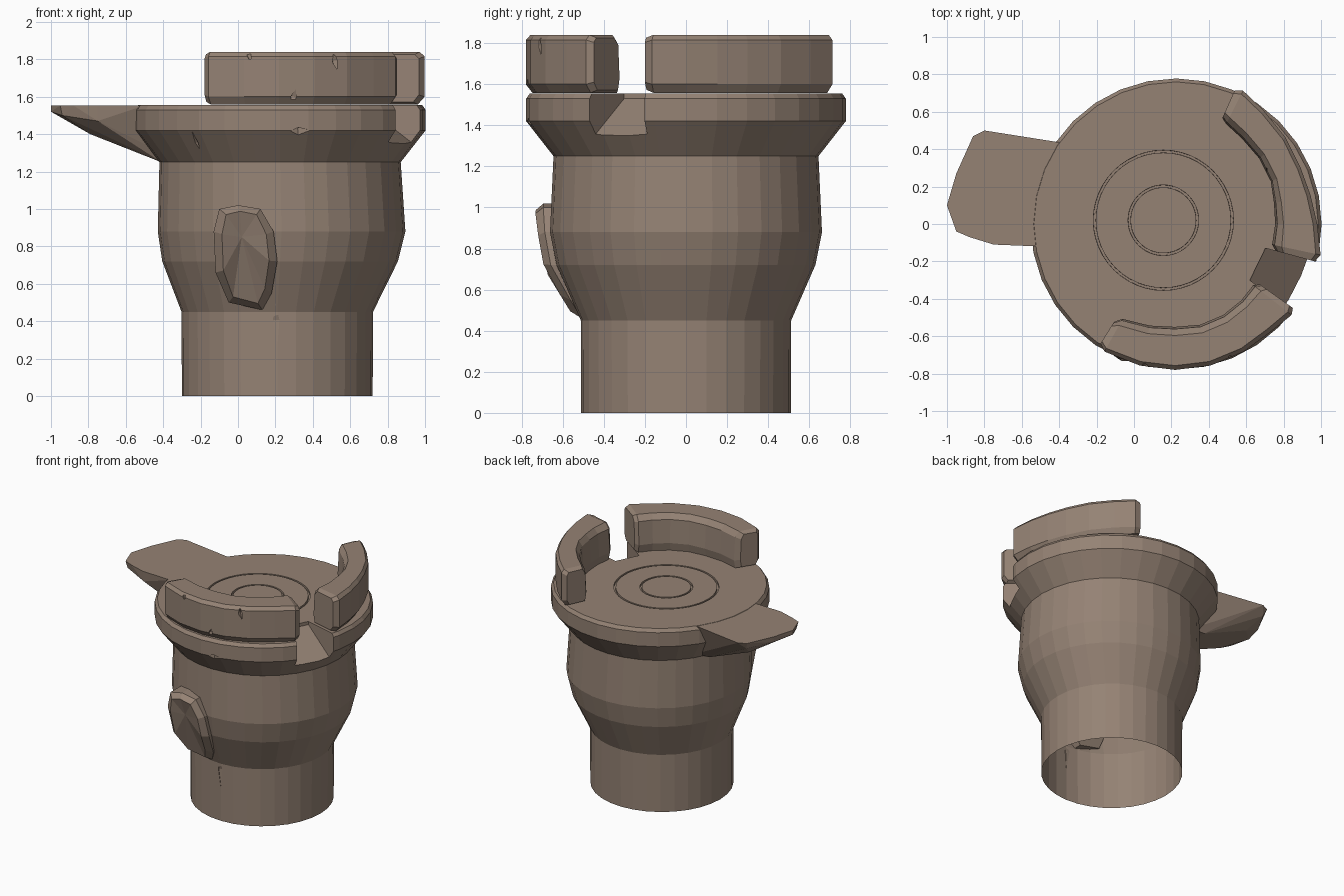
import bpy, bmesh
from math import sin, cos, pi, radians
from mathutils import Vector

if "Cube" in bpy.data.objects:
    bpy.data.objects.remove(bpy.data.objects["Cube"])

mat = bpy.data.materials.new("stone")
mat.diffuse_color = (0.30, 0.225, 0.175, 1)
mat.use_nodes = True
mat.node_tree.nodes["Principled BSDF"].inputs["Base Color"].default_value = mat.diffuse_color
CX = 0.22


def finish(bm, name, helper=False):
    bmesh.ops.recalc_face_normals(bm, faces=bm.faces)
    me = bpy.data.meshes.new(name)
    bm.to_mesh(me)
    bm.free()
    ob = bpy.data.objects.new(name, me)
    bpy.context.collection.objects.link(ob)
    if helper:
        ob.hide_render = True
    else:
        me.materials.append(mat)
    return ob


def loft(bm, rings, closed=False):
    """Skin rings of points; cap the ends or join them into a loop."""
    vs = [[bm.verts.new(p) for p in r] for r in rings]
    n = len(vs[0])
    pairs = list(zip(vs, vs[1:])) + ([(vs[-1], vs[0])] if closed else [])
    for a, b in pairs:
        for i in range(n):
            j = (i + 1) % n
            bm.faces.new((a[i], a[j], b[j], b[i]))
    if not closed:
        bm.faces.new(vs[0])
        bm.faces.new(vs[-1])
    return vs


def hull(bm, pts):
    vs = [bm.verts.new(p) for p in pts]
    r = bmesh.ops.convex_hull(bm, input=vs)
    junk = {v for v in r["geom_interior"] if isinstance(v, bmesh.types.BMVert)}
    bmesh.ops.delete(bm, geom=list(junk), context='VERTS')


def chip(bm, p, q, w):
    """Thin spindle-shaped cutter for a crack from p to q."""
    p, q = Vector(p), Vector(q)
    d = (q - p).normalized()
    u = d.orthogonal().normalized()
    v = d.cross(u)
    m = p.lerp(q, 0.4)
    hull(bm, [p, q, m + u * w, m - u * w, m + v * w, m - v * w])


def cut(ob, cutter):
    mod = ob.modifiers.new("cut", 'BOOLEAN')
    mod.operation = 'DIFFERENCE'
    mod.solver = 'EXACT'
    mod.object = cutter
    bpy.context.view_layer.objects.active = ob
    bpy.ops.object.modifier_apply(modifier=mod.name)
    bpy.data.objects.remove(cutter)


def circle(cx, cy, r, z, n=32):
    return [(cx + r * cos(2 * pi * i / n), cy + r * sin(2 * pi * i / n), z) for i in range(n)]


# Body: turned profile (centre x, radius, height)
profile = [(.21, .51, 0), (.21, .512, .45), (.225, .63, .72), (.233, .662, .88), (.225, .645, 1.25),
           (.225, .778, 1.42), (.225, .778, 1.53), (.225, .76, 1.555)]
bm = bmesh.new()
loft(bm, [circle(c, 0, r, z) for c, r, z in profile])
body = finish(bm, "body")

# Engraved rings on the top
for r in (.182, .368):
    bm = bmesh.new()
    loft(bm, [circle(.157, .02, r + dr, z, 48) for dr, z in
              ((-.009, 1.6), (.009, 1.6), (.006, 1.54), (-.006, 1.54))], closed=True)
    cut(body, finish(bm, "ring_cutter", True))

# Sloping notch in the rim
bm = bmesh.new()
hull(bm, [(CX + r * cos(radians(a)), r * sin(radians(a)), z)
          for a in (-37, -15) for r, z in ((.50, 1.53), (.50, 1.7), (.95, 1.7), (.95, 1.27), (.74, 1.35))])
cut(body, finish(bm, "notch_cutter", True))

# Cracks on the body and rim
bm = bmesh.new()
chip(bm, (-.22, -.52, .96), (-.18, -.50, .58), .02)
chip(bm, (.20, -.53, .50), (.21, -.51, .26), .025)
chip(bm, (-.26, -.63, 1.44), (-.18, -.50, 1.2), .025)
chip(bm, (.27, -.775, 1.41), (.40, -.765, 1.42), .03)
cut(body, finish(bm, "crack_cutter", True))

# Open the underside
bm = bmesh.new()
bm.from_mesh(body.data)
low = [f for f in bm.faces if all(v.co.z < .001 for v in f.verts)]
bmesh.ops.delete(bm, geom=low, context='FACES_ONLY')
bm.to_mesh(body.data)
bm.free()

# Spout on the left: flat top, tapering belly
top = [(-.42, .44), (-.8, .5), (-.86, .47), (-.95, .27), (-1, .1), (-.95, -.04),
       (-.88, -.07), (-.75, -.11), (-.5, -.12), (-.3, -.1), (-.3, .42)]
under = [(-1, .1, 1.52), (-.95, .26, 1.51), (-.84, .45, 1.50), (-.94, -.03, 1.50), (-.78, .33, 1.41),
         (-.79, .03, 1.40), (-.75, -.1, 1.47), (-.41, .3, 1.26), (-.41, .0, 1.25), (-.3, .3, 1.26),
         (-.3, .0, 1.25)]
bm = bmesh.new()
hull(bm, [(x, y, 1.553) for x, y in top] + under)
finish(bm, "spout")


# Raised wall pieces: stations of (angle, inner radius, outer radius)
def wall(name, stations, chips):
    section = [(.06, 1.558), (0, 1.62), (.05, 1.80), (.2, 1.84), (.90, 1.84), (1, 1.815),
               (1, 1.60), (.86, 1.558)]
    rings = []
    last = len(stations) - 1
    for k, (a, ri, ro) in enumerate(stations):
        s = .80 if k in (0, last) else 1
        a = radians(a)
        ring = []
        for t, z in section:
            r = ri + (ro - ri) * (.5 + (t - .5) * s)
            z = 1.70 + (z - 1.70) * (.5 + .5 * s)
            ring.append((CX + r * cos(a), r * sin(a), z))
        rings.append(ring)
    bm = bmesh.new()
    loft(bm, rings)
    ob = finish(bm, name)
    bm = bmesh.new()
    for c in chips:
        chip(bm, *c)
    cut(ob, finish(bm, "chip_cutter", True))


wall("front_wall",
     [(238, .60, .77), (241, .58, .78), (256, .56, .78), (270, .55, .78), (284, .555, .78),
      (298, .55, .775), (311, .54, .77), (322, .53, .79), (324.5, .53, .80)],
     [((.05, -.77, 1.86), (.07, -.75, 1.78), .018),
      ((.51, -.71, 1.84), (.53, -.70, 1.72), .018),
      ((.31, -.77, 1.64), (.28, -.77, 1.54), .02)])
wall("right_wall",
     [(-15, .53, .80), (-12, .53, .795), (0, .535, .76), (12, .54, .74), (24, .56, .735),
      (38, .57, .75), (52, .58, .77), (63, .60, .80), (66, .60, .80)],
     [((.69, .29, 1.86), (.71, .28, 1.72), .02)])

# Chipped lump on the front of the body
outline = [(-.13, .88), (-.1, 1.0), (0, 1.02), (.12, 1.0), (.19, .88), (.21, .72), (.18, .55),
           (.13, .46), (-.05, .50), (-.12, .66)]
depth = [(.44, -.53), (.7, -.69), (.95, -.735), (1.05, -.725)]


def front_y(z):
    for (z0, y0), (z1, y1) in zip(depth, depth[1:]):
        if z <= z1:
            return y0 + (y1 - y0) * (z - z0) / (z1 - z0)
    return depth[-1][1]


inner = [(.04 + (x - .04) * .74, .75 + (z - .75) * .88) for x, z in outline]
bm = bmesh.new()
vs = loft(bm, [[(x, -.45, z) for x, z in outline],
               [(x, front_y(z) + .035, z) for x, z in outline],
               [(x, front_y(z), z) for x, z in inner]])
front = next(f for f in bm.faces if len(f.verts) > 4 and vs[2][0] in f.verts)
dent = bmesh.ops.poke(bm, faces=[front])["verts"][0]
dent.co = (.02, -.685, .85)
finish(bm, "front_lump")
